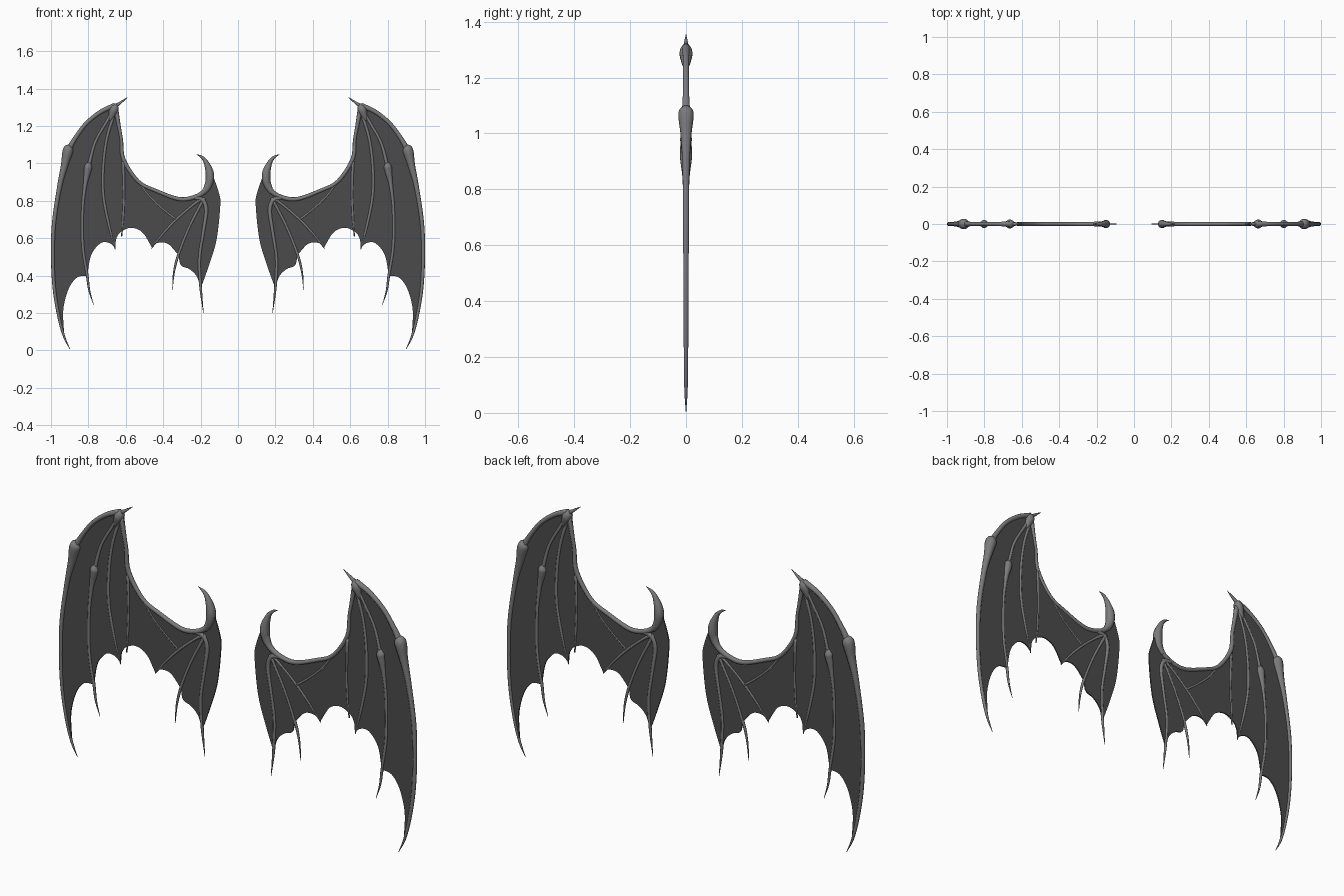
import bpy, bmesh, math
from mathutils import Vector


def material(name, v):
    m = bpy.data.materials.new(name)
    m.diffuse_color = (v, v, v, 1)
    return m


BONE = material("bone grey", 0.2)
SKIN = material("membrane dark grey", 0.07)


def finish(bm, name, mat, smooth):
    """Store the mesh, colour it and mirror it to the other wing."""
    bmesh.ops.recalc_face_normals(bm, faces=bm.faces[:])
    me = bpy.data.meshes.new(name)
    bm.to_mesh(me)
    bm.free()
    me.materials.append(mat)
    for p in me.polygons:
        p.use_smooth = smooth
    ob = bpy.data.objects.new(name, me)
    bpy.context.collection.objects.link(ob)
    ob.modifiers.new("mirror", 'MIRROR').use_axis[0] = True
    return ob


def spline(pts, steps):
    """Smooth curve through points of any dimension."""
    pts = [Vector(p) for p in pts]
    pts = [pts[0] * 2 - pts[1]] + pts + [pts[-1] * 2 - pts[-2]]
    out = []
    for a, b, c, d in zip(pts, pts[1:], pts[2:], pts[3:]):
        for i in range(steps):
            t = i / steps
            out.append(0.5 * (2 * b + (c - a) * t + (2 * a - 5 * b + 4 * c - d) * t * t
                              + (3 * b - a - 3 * c + d) * t ** 3))
    return out + [pts[-2]]


def bone(name, pts, steps=5, sides=10):
    """Tapered tube along (x, z, radius) points in the wing plane."""
    path = spline(pts, steps)
    bm = bmesh.new()
    rings = []
    for i, p in enumerate(path):
        q = path[min(i + 1, len(path) - 1)] - path[max(i - 1, 0)]
        side = Vector((-q[1], 0, q[0])).normalized()
        r = max(p[2], 0.001)
        rings.append([bm.verts.new(Vector((p[0], 0, p[1]))
                      + side * r * math.cos(a) + Vector((0, r * math.sin(a), 0)))
                      for a in (2 * math.pi * k / sides for k in range(sides))])
    for r0, r1 in zip(rings, rings[1:]):
        for k in range(sides):
            n = (k + 1) % sides
            bm.faces.new((r0[k], r0[n], r1[n], r1[k]))
    bm.faces.new(rings[0])
    bm.faces.new(rings[-1])
    return finish(bm, name, BONE, True)


# Wing membrane: each run is a smooth curve, corners fall between runs
runs = [
    [(0.64, 1.30), (0.72, 1.285), (0.812, 1.215), (0.905, 1.08)],
    [(0.905, 1.08), (0.96, 0.86), (0.99, 0.59), (0.99, 0.43), (0.965, 0.24), (0.93, 0.09)],
    [(0.93, 0.09), (0.934, 0.22), (0.905, 0.33), (0.86, 0.39), (0.806, 0.40)],
    [(0.806, 0.40), (0.785, 0.51), (0.735, 0.573), (0.69, 0.575), (0.656, 0.55)],
    [(0.656, 0.55), (0.65, 0.60), (0.625, 0.635), (0.57, 0.656), (0.51, 0.63), (0.46, 0.55)],
    [(0.46, 0.55), (0.43, 0.575), (0.375, 0.57), (0.318, 0.51)],
    [(0.318, 0.51), (0.305, 0.455), (0.26, 0.435), (0.22, 0.395), (0.2, 0.33)],
    [(0.2, 0.33), (0.158, 0.447), (0.115, 0.59), (0.095, 0.77), (0.10, 0.835), (0.135, 0.94)],
    [(0.135, 0.94), (0.16, 0.90), (0.18, 0.85), (0.238, 0.817), (0.319, 0.807),
     (0.437, 0.85), (0.533, 0.903), (0.614, 1.02), (0.624, 1.13), (0.64, 1.30)],
]
bm = bmesh.new()
outline = [p for run in runs for p in spline(run, 5)[:-1]]
sheet = bm.faces.new([bm.verts.new((p[0], -0.003, p[1])) for p in outline])
ext = bmesh.ops.extrude_face_region(bm, geom=[sheet])
bmesh.ops.translate(bm, vec=(0, 0.006, 0),
                    verts=[v for v in ext["geom"] if isinstance(v, bmesh.types.BMVert)])
bmesh.ops.triangulate(bm, faces=[f for f in bm.faces if len(f.verts) > 4])
finish(bm, "membrane", SKIN, False)

# Arm along the leading edge, with the hooked shoulder claw
bone("arm", [(0.652, 1.285, .013), (0.637, 1.20, .01), (0.624, 1.128, .009), (0.612, 1.02, .011),
             (0.533, 0.903, .01), (0.437, 0.853, .01), (0.319, 0.81, .011),
             (0.238, 0.818, .012), (0.18, 0.85, .014), (0.153, 0.91, .018)])
bone("shoulder_claw", [(0.18, 0.84, .01), (0.158, 0.88, .018), (0.15, 0.925, .023),
                       (0.155, 0.965, .02), (0.173, 1.01, .012), (0.195, 1.035, .007),
                       (0.222, 1.048, .001)])

# Wrist joint and its thin claw
bone("wrist", [(0.648, 1.315, .008), (0.655, 1.305, .019), (0.664, 1.285, .024),
               (0.673, 1.262, .019), (0.685, 1.23, .008)])
bone("wrist_claw", [(0.665, 1.30, .012), (0.635, 1.32, .008), (0.615, 1.335, .005), (0.59, 1.353, .001)])

# Outer finger: upper bone, then flared knuckle tapering to the tip
bone("outer_finger_upper", [(0.66, 1.31, .014), (0.735, 1.275, .012), (0.812, 1.213, .011),
                            (0.87, 1.135, .012), (0.908, 1.07, .016)])
bone("outer_finger_lower", [(0.897, 1.095, .012), (0.905, 1.08, .026), (0.912, 1.055, .028),
                            (0.927, 0.99, .02), (0.955, 0.87, .013), (0.984, 0.68, .011),
                            (0.99, 0.50, .010), (0.982, 0.33, .009), (0.958, 0.18, .008),
                            (0.93, 0.075, .006), (0.898, 0.006, .001)])

# Second finger with its knuckle and trailing spike
bone("second_finger_upper", [(0.667, 1.28, .01), (0.71, 1.21, .008), (0.765, 1.11, .008), (0.80, 0.98, .01)])
bone("second_finger_lower", [(0.795, 1.005, .008), (0.80, 0.985, .021), (0.804, 0.96, .02),
                             (0.818, 0.88, .011), (0.831, 0.75, .008), (0.83, 0.56, .008),
                             (0.806, 0.40, .007), (0.795, 0.32, .005), (0.772, 0.244, .001)])

# Remaining slender fingers
fingers = {
    "third_finger": [(0.66, 1.27, .009), (0.70, 1.14, .008), (0.72, 0.99, .008), (0.72, 0.83, .008),
                     (0.69, 0.67, .007), (0.656, 0.54, .002)],
    "elbow_strut": [(0.614, 1.01, .009), (0.61, 0.84, .006), (0.614, 0.72, .006), (0.622, 0.61, .003)],
    "inner_finger": [(0.235, 0.818, .011), (0.19, 0.805, .012), (0.17, 0.75, .011), (0.186, 0.63, .009),
                     (0.206, 0.49, .008), (0.20, 0.34, .007), (0.185, 0.2, .001)],
    "middle_finger": [(0.18, 0.815, .01), (0.21, 0.76, .008), (0.265, 0.65, .007), (0.318, 0.515, .007),
                      (0.342, 0.42, .005), (0.351, 0.324, .001)],
    "branch_finger": [(0.19, 0.815, .01), (0.25, 0.77, .007), (0.33, 0.70, .007), (0.405, 0.62, .006),
                      (0.463, 0.545, .002)],
    "branch_strut": [(0.33, 0.70, .006), (0.40, 0.755, .005), (0.47, 0.82, .005), (0.53, 0.90, .005)],
}
for name, pts in fingers.items():
    bone(name, pts)
